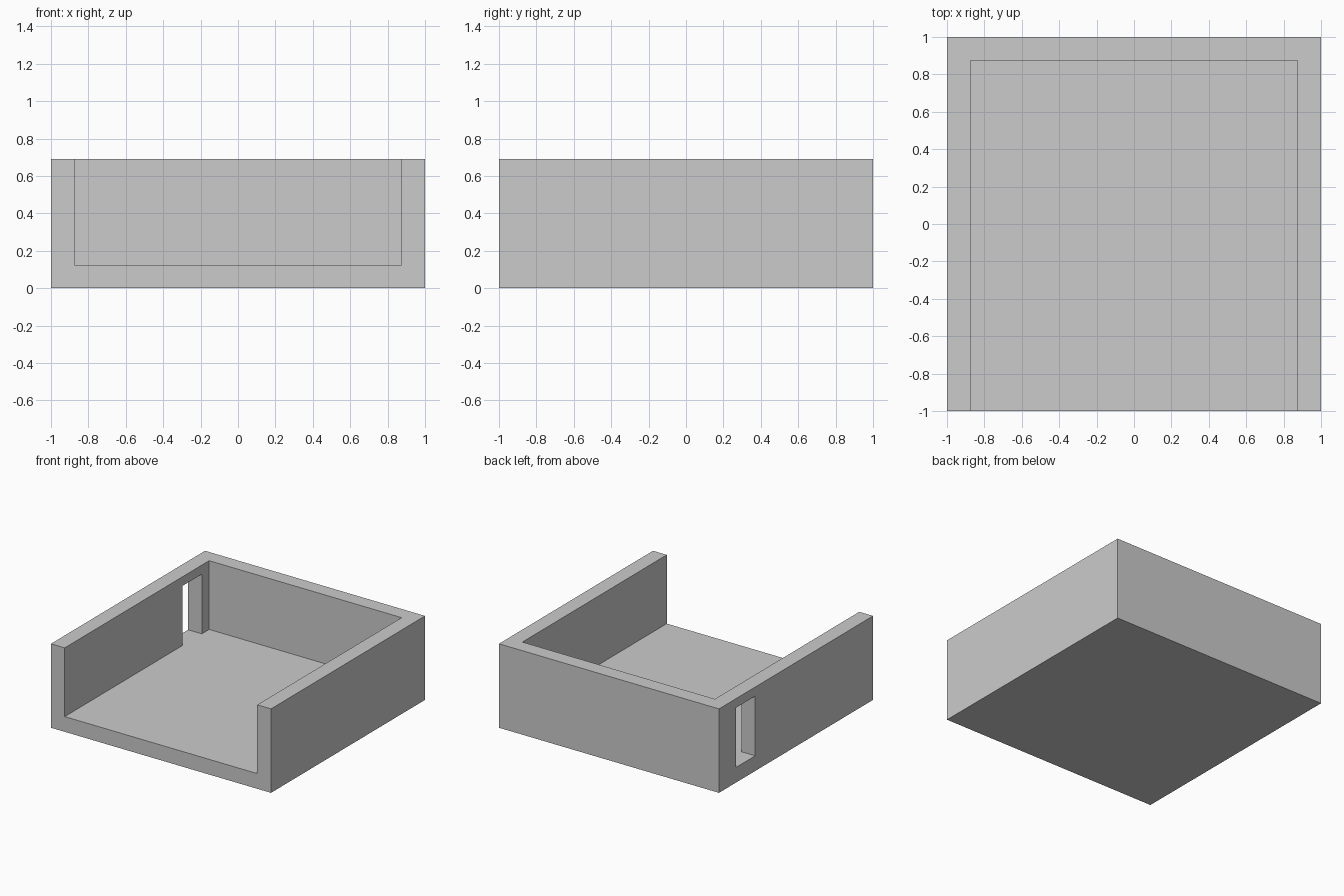
import bpy

if "Cube" in bpy.data.objects:
    bpy.data.objects.remove(bpy.data.objects["Cube"])

W = 0.125   # wall and floor thickness
H = 0.69    # overall height


def box(name, lo, hi):
    size = [b - a for a, b in zip(lo, hi)]
    mid = [(a + b) / 2 for a, b in zip(lo, hi)]
    bpy.ops.mesh.primitive_cube_add(size=1, location=mid)
    ob = bpy.context.object
    ob.name = name
    ob.scale = size
    bpy.ops.object.transform_apply(location=True, rotation=False, scale=True)
    return ob


def cut(target, cutter):
    cutter.hide_render = True
    mod = target.modifiers.new("cut", 'BOOLEAN')
    mod.operation = 'DIFFERENCE'
    mod.solver = 'EXACT'
    mod.object = cutter
    bpy.context.view_layer.objects.active = target
    bpy.ops.object.modifier_apply(modifier=mod.name)
    bpy.data.objects.remove(cutter, do_unlink=True)


# Room shell: floor with left, right and back walls
shell = box("room_shell", (-1, -1, 0), (1, 1, H))

# Interior space, open at the front and the top
cut(shell, box("interior_cutter", (-1 + W, -1.5, W), (1 - W, 1 - W, H + 0.5)))

# Narrow doorway in the left wall, near the back, level with the floor
cut(shell, box("doorway_cutter", (-1.2, 0.53, W), (-0.7, 0.78, 0.615)))
